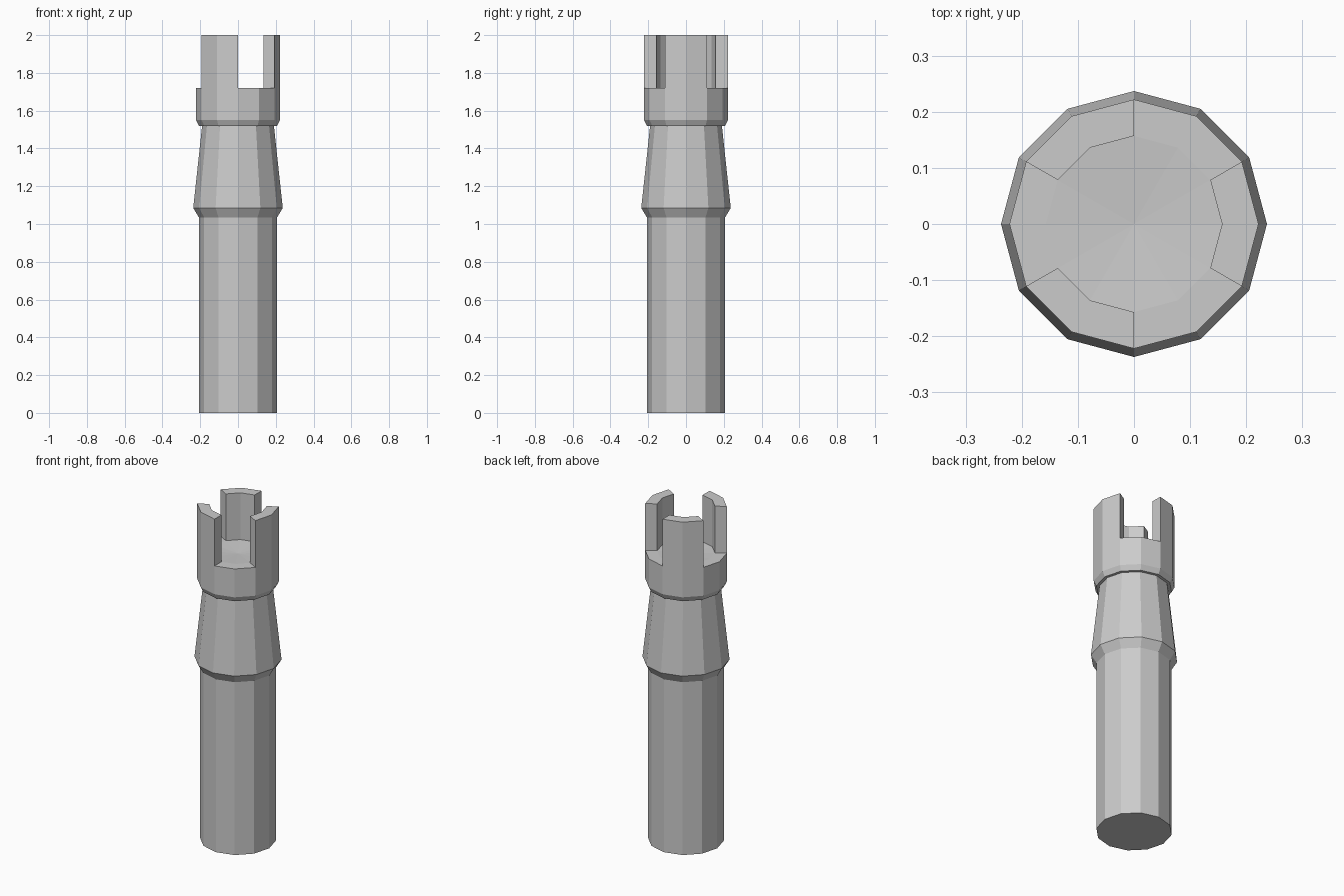
import bpy, bmesh
from math import cos, sin, radians

if "Cube" in bpy.data.objects:
    bpy.data.objects.remove(bpy.data.objects["Cube"])

SIDES = 12


def ring_point(radius, degrees, z):
    a = radians(degrees)
    return (radius * cos(a), radius * sin(a), z)


def finish(bm, name):
    bmesh.ops.remove_doubles(bm, verts=bm.verts, dist=1e-5)
    bmesh.ops.recalc_face_normals(bm, faces=bm.faces)
    mesh = bpy.data.meshes.new(name)
    bm.to_mesh(mesh)
    bm.free()
    obj = bpy.data.objects.new(name, mesh)
    bpy.context.collection.objects.link(obj)
    return obj


def lathe(name, profile):
    """Twelve-sided solid from (radius, z) points; radius 0 closes to a point."""
    bm = bmesh.new()
    rings = []
    for r, z in profile:
        if r == 0:
            rings.append([bm.verts.new((0, 0, z))] * SIDES)
        else:
            rings.append([bm.verts.new(ring_point(r, 360 * i / SIDES, z))
                          for i in range(SIDES)])
    for low, high in zip(rings, rings[1:]):
        for i in range(SIDES):
            j = (i + 1) % SIDES
            corners = [low[i], low[j], high[j], high[i]]
            bm.faces.new(list(dict.fromkeys(corners)))
    return finish(bm, name)


def battlement(name, start, inner=0.157, outer=0.222, bottom=1.72, top=2.0):
    """Curved block covering two of the twelve sides."""
    bm = bmesh.new()
    angles = [start, start + 30, start + 60]
    outline = [ring_point(outer, a, bottom) for a in angles]
    outline += [ring_point(inner, a, bottom) for a in reversed(angles)]
    base = bm.faces.new([bm.verts.new(p) for p in outline])
    result = bmesh.ops.extrude_face_region(bm, geom=[base], use_keep_orig=True)
    raised = [g for g in result["geom"] if isinstance(g, bmesh.types.BMVert)]
    bmesh.ops.translate(bm, verts=raised, vec=(0, 0, top - bottom))
    return finish(bm, name)


# Tower: shaft, flared band, tapering neck, collar and shallow dished floor
lathe("tower_body", [
    (0, 0), (0.207, 0), (0.207, 1.035), (0.237, 1.085), (0.19, 1.52),
    (0.207, 1.52), (0.222, 1.55), (0.222, 1.72), (0.157, 1.72), (0, 1.71),
])

# Three battlements around the rim
for n, start in enumerate((-30, 90, 210)):
    battlement(f"battlement_{n + 1}", start)
